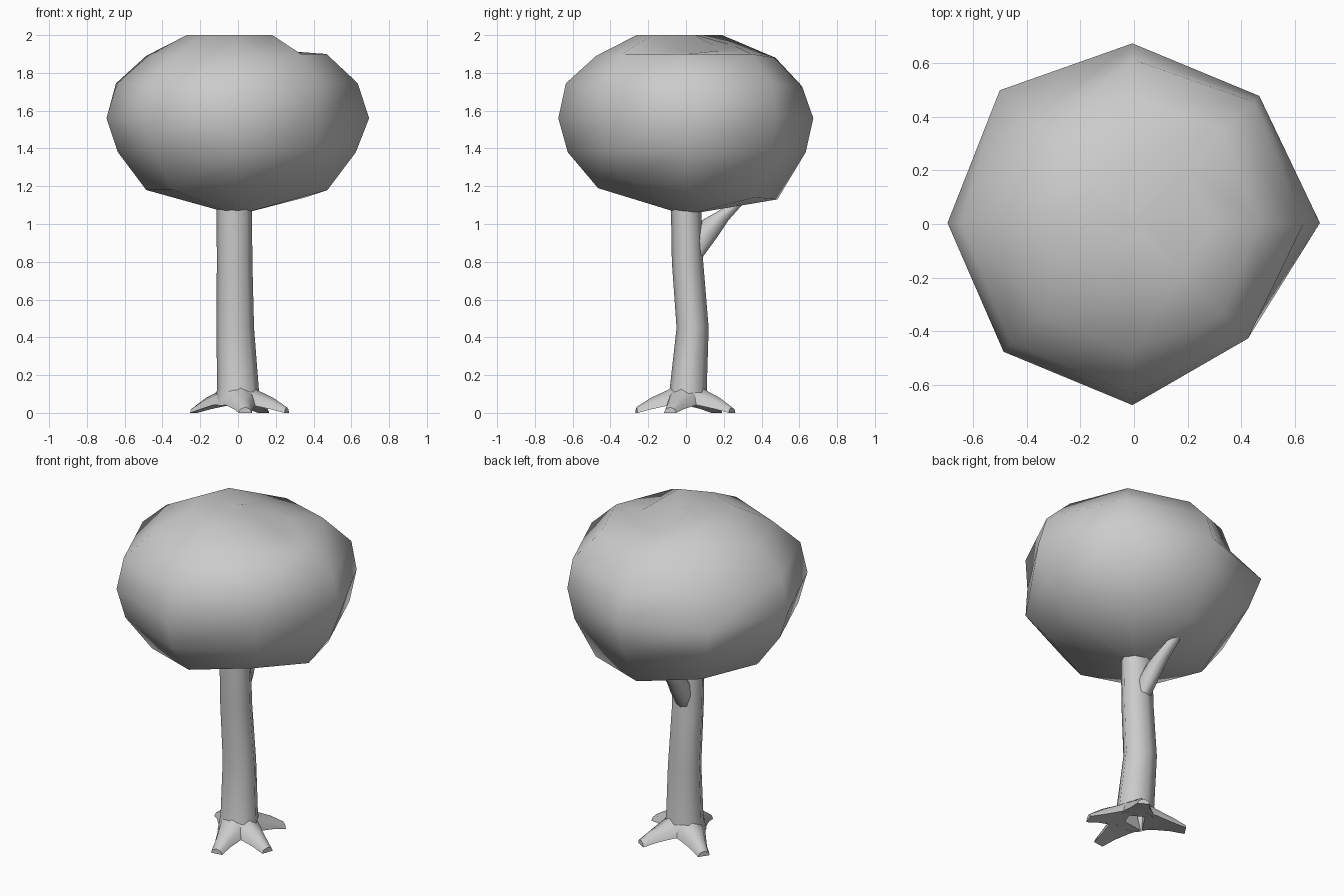
import bpy, bmesh
from math import sin, cos, tau, radians
from mathutils import Vector

if "Cube" in bpy.data.objects:
    bpy.data.objects.remove(bpy.data.objects["Cube"])


def loft(name, rings, smooth=50, caps=(0, -1)):
    """Skin a list of equal-sized vertex rings and cap the chosen ends."""
    bm = bmesh.new()
    loops = [[bm.verts.new(p) for p in ring] for ring in rings]
    n = len(loops[0])
    for a, b in zip(loops, loops[1:]):
        for i in range(n):
            j = (i + 1) % n
            bm.faces.new((a[i], a[j], b[j], b[i]))
    for e in caps:
        end = loops[e]
        mid = bm.verts.new(sum((v.co for v in end), Vector()) / n)
        for i in range(n):
            bm.faces.new((end[i], end[(i + 1) % n], mid))
    bmesh.ops.recalc_face_normals(bm, faces=bm.faces)
    me = bpy.data.meshes.new(name)
    bm.to_mesh(me)
    bm.free()
    ob = bpy.data.objects.new(name, me)
    bpy.context.collection.objects.link(ob)
    for o in bpy.context.selected_objects:
        o.select_set(False)
    ob.select_set(True)
    bpy.context.view_layer.objects.active = ob
    bpy.ops.object.shade_smooth_by_angle(angle=radians(smooth))
    return ob


# Leafy crown: eight-sided rings from bottom to top, order E NE N NW W SW S SE
levels = [(0.03, 1.055), (0.48, 1.18), (0.63, 1.38), (0.68, 1.56),
          (0.64, 1.745), (0.48, 1.89), (0.265, 2.0), (0.05, 2.0)]
# Hand-shaped bumps and dents: (level, direction) -> (radius, z)
bumps = {(1, 1): (0.51, 1.14), (1, 2): (0.48, 1.13), (1, 6): (0.47, 1.19),
         (1, 7): (0.48, 1.24), (2, 7): (0.61, 1.39),
         (3, 0): (0.70, 1.56), (3, 1): (0.67, 1.57), (3, 2): (0.67, 1.56),
         (3, 3): (0.70, 1.56), (3, 4): (0.69, 1.56), (3, 5): (0.68, 1.56),
         (3, 7): (0.60, 1.56), (4, 7): (0.61, 1.745),
         (4, 3): (0.53, 1.745), (4, 2): (0.61, 1.73), (5, 2): (0.47, 1.88),
         (5, 0): (0.475, 1.90), (5, 1): (0.48, 1.90), (5, 7): (0.48, 1.90),
         (6, 0): (0.31, 1.905), (6, 1): (0.28, 1.92), (6, 2): (0.25, 1.945)}
crown = []
for k, (r, z) in enumerate(levels):
    ring = []
    for i in range(8):
        rr, zz = bumps.get((k, i), (r, z))
        ring.append((rr * cos(tau * i / 8) - 0.006, rr * sin(tau * i / 8) + 0.004, zz))
    crown.append(ring)
loft("crown", crown, 60)


def level_ring(x, y, z, rx, ry):
    return [(x + rx * cos(tau * i / 8), y + ry * sin(tau * i / 8), z) for i in range(8)]


# Slightly bent trunk, open at the foot
loft("trunk", [level_ring(*s) for s in (
    (0.0, 0.01, 0.04, 0.125, 0.115), (0.0, 0.012, 0.13, 0.11, 0.098),
    (-0.015, 0.035, 0.45, 0.1, 0.085), (-0.018, 0.008, 0.8, 0.094, 0.083),
    (-0.02, 0.0, 1.11, 0.094, 0.08))], 60, caps=(-1,))

# Side branch forking off the back and rising into the crown
loft("branch", [level_ring(*s) for s in (
    (-0.02, 0.01, 0.8, 0.05, 0.06), (-0.03, 0.085, 0.93, 0.05, 0.08),
    (-0.045, 0.155, 1.02, 0.045, 0.07), (-0.06, 0.255, 1.095, 0.036, 0.037),
    (-0.07, 0.3, 1.16, 0.03, 0.03))], 60)


def root(index, degrees, length):
    out = Vector((cos(radians(degrees)), sin(radians(degrees)), 0))
    side = Vector((-out.y, out.x, 0))
    rings = []
    # distance along the root, half width, underside z, top z
    for d, w, lo, hi in ((0.05, 0.1, 0.045, 0.16), (0.11, 0.08, 0.04, 0.12),
                         (0.72 * length, 0.05, 0.02, 0.08), (length, 0.035, 0.0, 0.03)):
        c = Vector((0, 0.01, 0)) + out * d
        rings.append([c + side * (w * a) + Vector((0, 0, lo + (hi - lo) * b))
                      for a, b in ((-1, 0), (1, 0), (0.75, 0.65), (0, 1), (-0.75, 0.65))])
    loft(f"root_{index}", rings)


# Four roots spreading around the foot
for n, (deg, length) in enumerate(((-20, 0.275), (-82, 0.275), (147, 0.28), (60, 0.27)), 1):
    root(n, deg, length)
